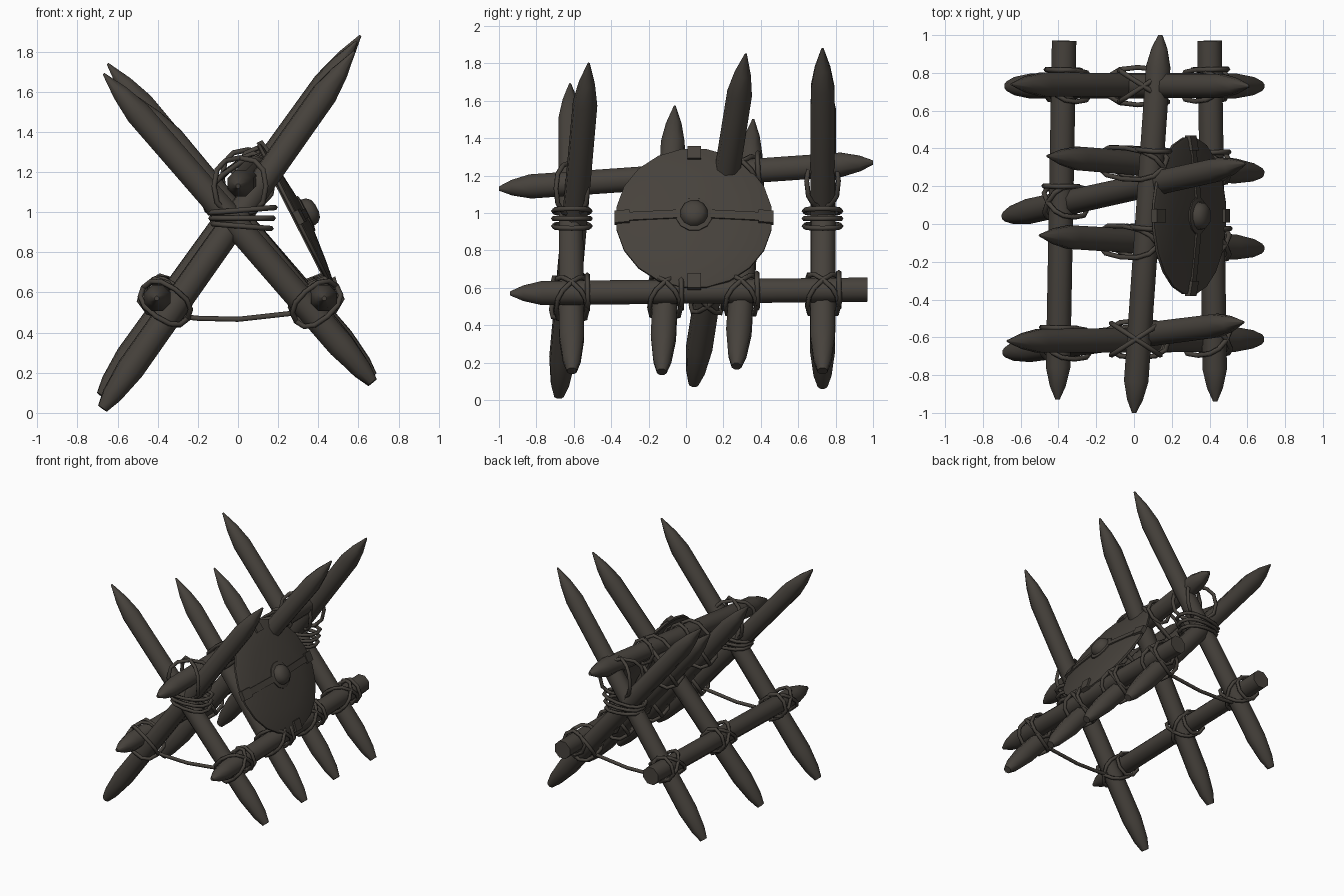
import bpy, math
from mathutils import Vector as V, Matrix
from mathutils.geometry import intersect_line_line

if "Cube" in bpy.data.objects:
    bpy.data.objects.remove(bpy.data.objects["Cube"])

mat = bpy.data.materials.new("weathered dark wood")
mat.diffuse_color = (0.062, 0.054, 0.045, 1)
mat.use_nodes = True
mat.node_tree.nodes["Principled BSDF"].inputs["Base Color"].default_value = mat.diffuse_color


def finish(name, verts, faces, angle=40):
    me = bpy.data.meshes.new(name)
    me.from_pydata([tuple(v) for v in verts], [], faces)
    me.materials.append(mat)
    ob = bpy.data.objects.new(name, me)
    bpy.context.collection.objects.link(ob)
    bpy.ops.object.select_all(action='DESELECT')
    ob.select_set(True)
    bpy.context.view_layer.objects.active = ob
    bpy.ops.object.shade_smooth_by_angle(angle=math.radians(angle))
    return ob


def lathe(name, profile, sides, mtx, angle=40):
    """Turned shape from (radius, height) rings with capped ends."""
    verts, faces = [], []
    for r, h in profile:
        for k in range(sides):
            a = 2 * math.pi * (k + 0.5) / sides
            verts.append(mtx @ V((r * math.cos(a), r * math.sin(a), h)))
    for j in range(len(profile) - 1):
        for k in range(sides):
            n = (k + 1) % sides
            faces.append((j * sides + k, j * sides + n, (j + 1) * sides + n, (j + 1) * sides + k))
    last = (len(profile) - 1) * sides
    faces.append(tuple(reversed(range(sides))))
    faces.append(tuple(range(last, last + sides)))
    return finish(name, verts, faces, angle)


SHARP = [(0.006, 0), (0.045, 0.13), (0.068, 0.26)]
BLUNT = [(0.028, 0), (0.052, 0.08), (0.072, 0.24)]
LOGTIP = [(0.012, 0), (0.045, 0.07), (0.07, 0.17)]
FLAT = [(0.07, 0)]


def pole(name, a, b, end_a, end_b):
    """Eight-sided pole between two points, with a shaped profile at each end."""
    a, b = V(a), V(b)
    d = b - a
    prof = end_a + [(r, d.length - h) for r, h in reversed(end_b)]
    lathe(name, prof, 8, Matrix.Translation(a) @ d.to_track_quat('Z', 'Y').to_matrix().to_4x4(), 50)
    return a, b


def rope(name, pts, closed=True, rad=0.014):
    """Five-sided cord through the points."""
    n, s = len(pts), 5
    verts, faces = [], []
    for i, p in enumerate(pts):
        if closed:
            t = pts[(i + 1) % n] - pts[i - 1]
        else:
            t = pts[min(i + 1, n - 1)] - pts[max(i - 1, 0)]
        t.normalize()
        # reference axis: loop normal, or y for the open rope
        ref = (pts[2] - pts[0]).cross(pts[4] - pts[0]).normalized() if closed else V((0, 1, 0))
        side = t.cross(ref).normalized()
        for k in range(s):
            a = 2 * math.pi * k / s
            verts.append(p + (side * math.cos(a) + ref * math.sin(a)) * rad)
    for i in range(n if closed else n - 1):
        j = (i + 1) % n
        for k in range(s):
            m = (k + 1) % s
            faces.append((i * s + k, i * s + m, j * s + m, j * s + k))
    if not closed:
        faces += [tuple(range(s)), tuple(range((n - 1) * s, n * s))]
    return finish(name, verts, faces, 80)


def loop(name, c, u, w, su, sw, n=12):
    """Slightly squared loop in the plane of u and w."""
    pts = []
    for i in range(n):
        a = 2 * math.pi * i / n
        ca, sa = math.cos(a), math.sin(a)
        pts.append(c + u * su * math.copysign(abs(ca) ** 0.8, ca) + w * sw * math.copysign(abs(sa) ** 0.8, sa))
    return rope(name, pts)


def lash(name, log, stake):
    """Crossed lashing where a stake meets a log, plus a ring on the log."""
    p, q = intersect_line_line(log[0], log[1], stake[0], stake[1])
    u = (log[1] - log[0]).normalized()
    v = (stake[1] - stake[0]).normalized()
    nrm = u.cross(v).normalized()
    c, half = (p + q) / 2, (p - q).length / 2
    for s in (1, -1):
        loop(name + "_cross", c, (u + v * s).normalized(), nrm, 0.118, half + 0.088)
    loop(name + "_ring", p + u * 0.085, u.cross(nrm), nrm, 0.088, 0.088, 8)


# stakes rising to the right
rising = [pole("rising_stake", a, b, BLUNT, SHARP) for a, b in (
    ((-0.675, -0.68, 0.022), (0.58, -0.52, 1.80)),
    ((-0.68, 0.04, 0.085), (0.59, 0.32, 1.85)),
    ((-0.665, 0.73, 0.075), (0.61, 0.73, 1.88)))]

# stakes falling to the right
falling = [pole("falling_stake", a, b, SHARP, BLUNT) for a, b in (
    ((-0.67, -0.62, 1.69), (0.67, -0.61, 0.155)),
    ((-0.50, -0.06, 1.57), (0.67, -0.13, 0.15)),
    ((-0.46, 0.36, 1.50), (0.67, 0.27, 0.18)),
    ((-0.65, 0.74, 1.74), (0.67, 0.73, 0.155)))]

# horizontal logs
ridge = pole("ridge_log", (0, -1, 1.13), (0.14, 1, 1.27), LOGTIP, LOGTIP)
left = pole("left_log", (-0.405, -0.93, 0.57), (-0.37, 0.97, 0.59), LOGTIP, FLAT)
right = pole("right_log", (0.43, -0.94, 0.57), (0.40, 0.97, 0.59), LOGTIP, FLAT)

# lashings
for st in rising:
    lash("left_lashing", left, st)
for st in falling:
    lash("right_lashing", right, st)
for st in falling[1:3]:
    lash("ridge_lashing", ridge, st)

X, Y, Z = V((1, 0, 0)), V((0, 1, 0)), V((0, 0, 1))
for y, x in ((-0.61, 0.01), (0.73, 0.05)):
    # bands round the crossing of the stakes
    for k in range(3):
        loop("crossing_band", V((0.02, y, 0.93 + 0.04 * k)), (X + Z * 0.08 * (k - 1)).normalized(),
             Y, 0.145 + 0.01 * k, 0.098)
    # loops over the ridge log
    for s in (1, -1):
        loop("ridge_loop", V((x, y, 1.12 + x)), (X + Y * s * 0.65).normalized(), Z, 0.155, 0.14)
# slack ropes tying the two lower logs
for y in (-0.63, 0.73):
    rope("slack_rope", [V((px, y, pz)) for px, pz in
         ((-0.38, 0.49), (-0.2, 0.47), (0, 0.465), (0.2, 0.487), (0.4, 0.51))], False)

# round shield leaning on the right side
nz = V((0.89, 0, 0.456)).normalized()
up = nz.cross(Y)
if up.z < 0:
    up = -up
rt = up.cross(nz)
M = Matrix((rt, up, nz)).transposed().to_4x4()
M.translation = V((0.293, 0.043, 0.97))
lathe("shield_disc", [(0.08, 0.028), (0.41, -0.014), (0.42, -0.008), (0.42, 0.006),
                      (0.40, 0.014), (0.25, 0.034), (0.08, 0.05)], 20, M, 30)
lathe("shield_boss", [(0.10, 0.035), (0.10, 0.055), (0.075, 0.06), (0.07, 0.085),
                      (0.05, 0.105), (0.02, 0.113)], 12, M, 50)


def plate(name, x0, x1, w, z0, z1, t, rot=0):
    """Bar from radius x0 to x1 following the slope of the shield."""
    R = M @ Matrix.Rotation(rot, 4, 'Z')
    vs = [R @ V((x, s * w, z + dz)) for x, z in ((x0, z0), (x1, z1)) for dz in (-t, t) for s in (-1, 1)]
    finish(name, vs, [(0, 1, 3, 2), (4, 6, 7, 5), (0, 4, 5, 1), (2, 3, 7, 6), (0, 2, 6, 4), (1, 5, 7, 3)], 30)


for k in range(4):
    plate("rim_clip", 0.345, 0.425, 0.036, 0.022, 0.008, 0.016, k * math.pi / 2)
for k in (0, 2):
    plate("shield_rib", 0.09, 0.40, 0.024, 0.05, 0.016, 0.009, k * math.pi / 2)
plate("shield_grip", -0.36, 0.36, 0.025, -0.008, -0.008, 0.012, math.pi / 2)
